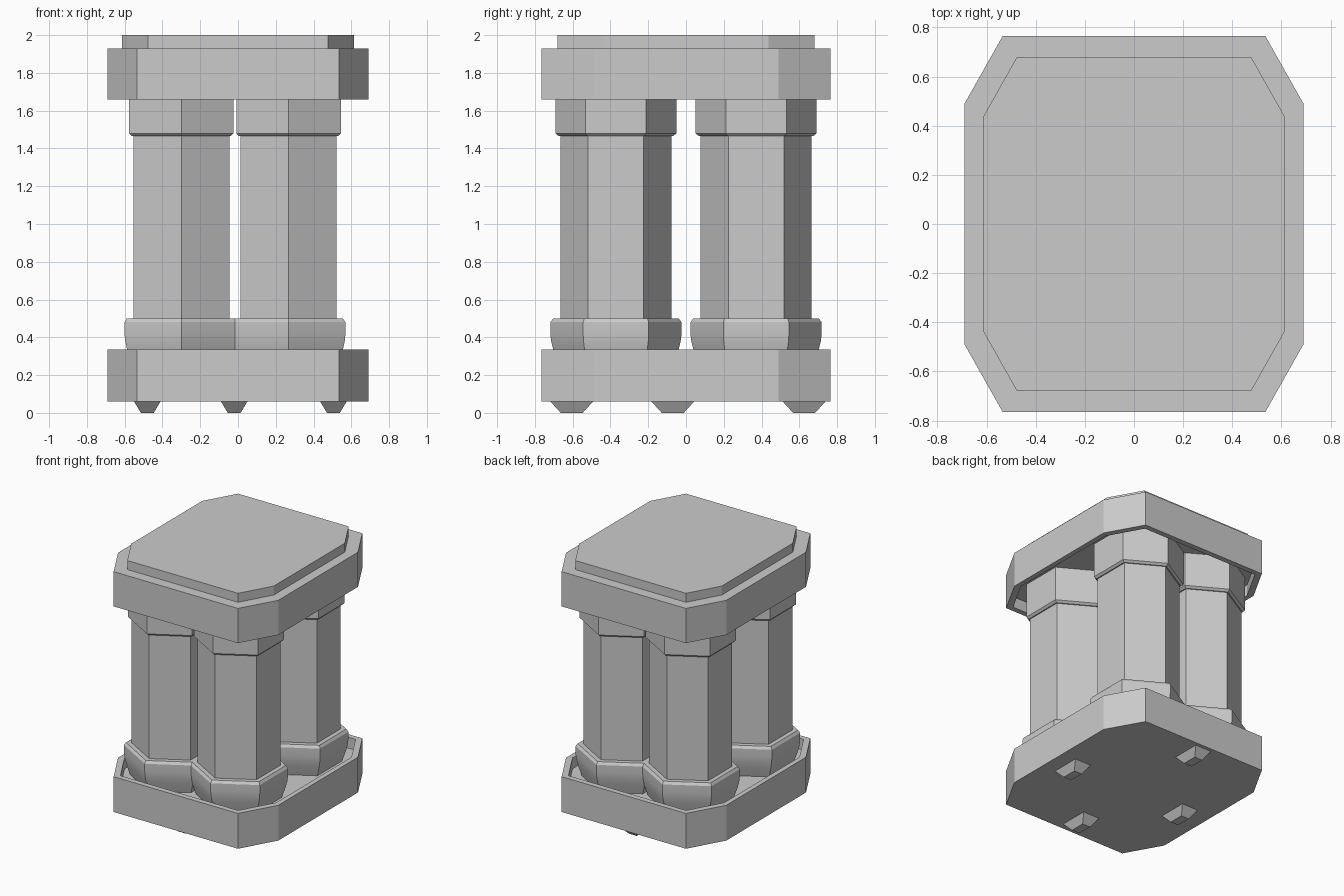
import bpy, bmesh
from math import cos, sin, radians

if "Cube" in bpy.data.objects:
    bpy.data.objects.remove(bpy.data.objects["Cube"])


def loft(name, rings, smooth=False):
    """Skin a stack of matching point rings and close both ends."""
    bm = bmesh.new()
    loops = [[bm.verts.new(p) for p in ring] for ring in rings]
    n = len(loops[0])
    for a, b in zip(loops, loops[1:]):
        for i in range(n):
            j = (i + 1) % n
            bm.faces.new((a[i], a[j], b[j], b[i]))
    bm.faces.new(loops[0][::-1])
    bm.faces.new(loops[-1])
    bmesh.ops.recalc_face_normals(bm, faces=bm.faces)
    mesh = bpy.data.meshes.new(name)
    bm.to_mesh(mesh)
    bm.free()
    ob = bpy.data.objects.new(name, mesh)
    bpy.context.collection.objects.link(ob)
    if smooth:
        bpy.ops.object.select_all(action='DESELECT')
        ob.select_set(True)
        bpy.context.view_layer.objects.active = ob
        bpy.ops.object.shade_smooth_by_angle(angle=radians(28))
    return ob


def octagon(s, z):
    """Rectangle with clipped corners, scaled by s."""
    q = [(0.69, 0.49), (0.535, 0.765)]
    pts = q + [(-x, y) for x, y in q[::-1]]
    pts += [(-x, -y) for x, y in pts]
    return [(x * s, y * s, z) for x, y in pts]


def hexagon(cx, cy, apothem, z):
    """Hexagon with its points along y."""
    r = apothem / cos(radians(30))
    return [(cx + r * cos(radians(30 + 60 * i)), cy + r * sin(radians(30 + 60 * i)), z)
            for i in range(6)]


def rectangle(cx, cy, hx, hy, z):
    return [(cx + sx * hx, cy + sy * hy, z) for sx, sy in ((-1, -1), (1, -1), (1, 1), (-1, 1))]


# Base tray and top slab, each with a shallow recess facing the columns
RIM = 0.945
loft("base_tray", [octagon(1, 0.06), octagon(1, 0.335), octagon(RIM, 0.335), octagon(RIM, 0.25)])
loft("top_slab", [octagon(RIM, 1.745), octagon(RIM, 1.66), octagon(1, 1.66), octagon(1, 1.93)])
loft("top_cap", [octagon(0.89, 1.93), octagon(0.89, 2.0)])

# Four hexagonal columns: foot, shaft and capital, as (apothem, z) profiles
COLUMN = {
    "column_foot": [(0.262, 0.25), (0.286, 0.33), (0.297, 0.38), (0.301, 0.42),
                    (0.301, 0.48), (0.288, 0.50)],
    "column_shaft": [(0.254, 0.48), (0.254, 1.48)],
    "column_capital": [(0.262, 1.465), (0.277, 1.48), (0.277, 1.745)],
}
for cx in (-0.30, 0.268):
    for cy in (-0.371, 0.371):
        for part, profile in COLUMN.items():
            loft(part, [hexagon(cx, cy, a, z) for a, z in profile], part == "column_foot")

# Small tapered studs under the base, in a diamond layout
for cx, cy in ((-0.48, -0.07), (0.505, -0.07), (-0.02, -0.605), (-0.02, 0.625)):
    loft("under_stud", [rectangle(cx, cy, 0.034, 0.058, 0.0), rectangle(cx, cy, 0.07, 0.113, 0.06)])
